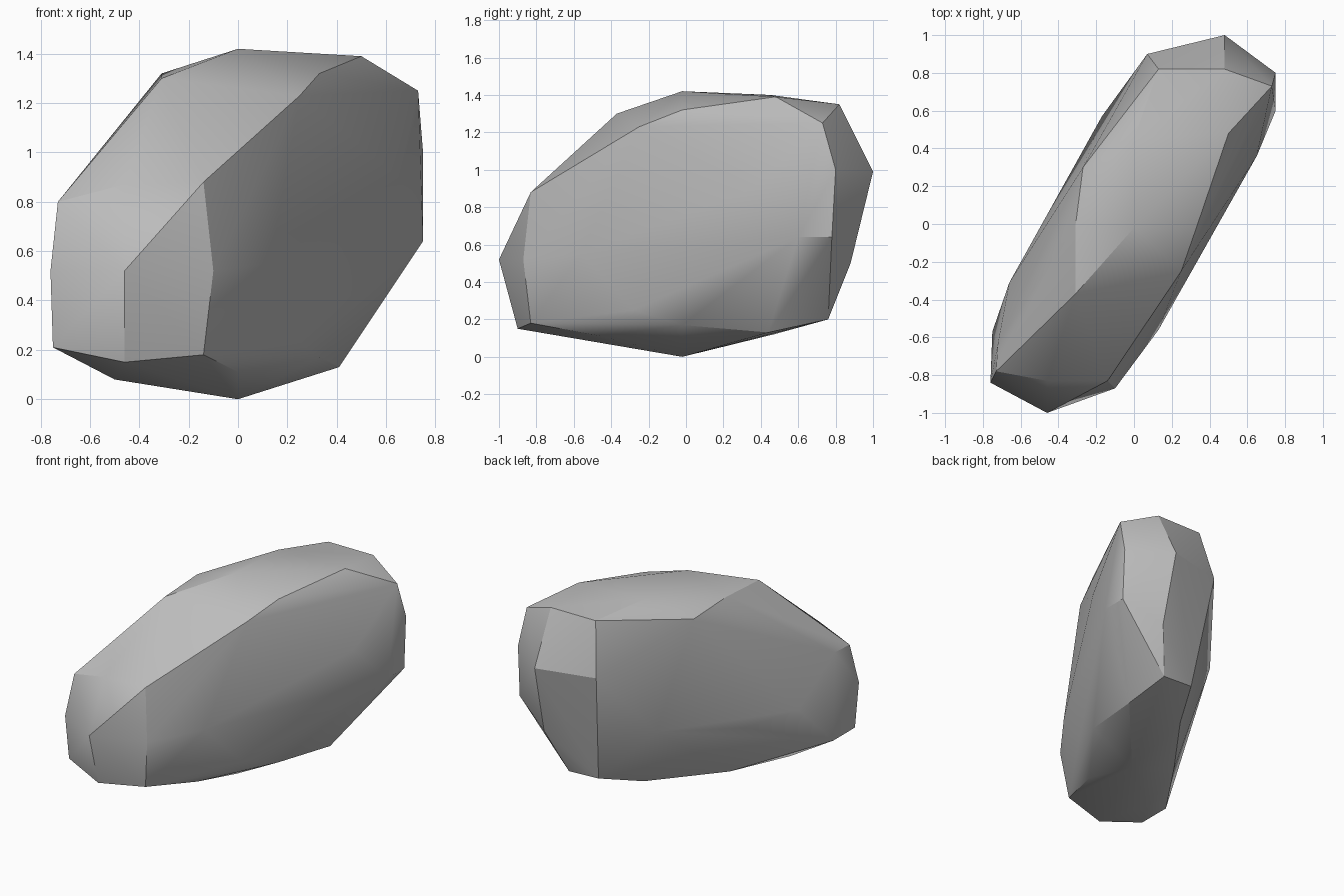
import bpy
import bmesh
from math import radians
from mathutils import Vector

default_cube = bpy.data.objects.get("Cube")
if default_cube:
    bpy.data.objects.remove(default_cube, do_unlink=True)

# One flat stone colour
stone = bpy.data.materials.new("stone grey")
stone.use_nodes = True
stone_colour = (0.5, 0.5, 0.5, 1)
stone.diffuse_color = stone_colour
shader = next(node for node in stone.node_tree.nodes if node.type == "BSDF_PRINCIPLED")
shader.inputs["Base Color"].default_value = stone_colour
shader.inputs["Roughness"].default_value = 0.9

# Boulder corners in hundredths of a unit, grouped by side
front_end = [
    (-14, -83, 18), (-10, -87, 52), (-14, -83, 88),
    (-46, -90, 15), (-46, -100, 52), (-46, -83, 87),
    (-75, -81, 21), (-76, -84, 52), (-73, -78, 80),
]
back_end = [
    (13, 82, 135), (7, 90, 99), (15, 76, 21),
    (48, 82, 135), (48, 100, 99), (49, 88, 50), (38, 76, 20),
    (73, 73, 125), (75, 80, 100), (75, 78, 64),
]
crown = [
    (0, -2, 142), (50, 48, 139), (0, 45, 140), (33, -2, 132),
    (-31, -37, 130), (-31, -1, 132), (-27, 30, 127),
]
underside = [
    (0, -2, 0), (0, -45, 11), (0, 47, 12),
    (41, 44, 13), (-50, -45, 8), (-34, 0, 10),
]
left_flank = [
    (75, 60, 64), (65, 36, 90), (13, -56, 55),
    (33, -2, 17), (23, -28, 25), (25, -25, 123),
]
right_flank = [
    (-72, -63, 80), (-75, -57, 21), (-66, -31, 50),
    (-47, 2, 45), (-17, 57, 55),
]


def build_boulder(name, groups, material):
    """Wrap a tight convex skin around the corner groups."""
    bm = bmesh.new()
    for group in groups:
        for corner in group:
            bm.verts.new(Vector(corner) / 100)
    hull = bmesh.ops.convex_hull(bm, input=list(bm.verts))
    buried = [item for item in hull["geom_interior"] if isinstance(item, bmesh.types.BMVert)]
    bmesh.ops.delete(bm, geom=buried, context="VERTS")
    bmesh.ops.recalc_face_normals(bm, faces=list(bm.faces))

    mesh = bpy.data.meshes.new(name)
    bm.to_mesh(mesh)
    bm.free()
    mesh.materials.append(material)
    boulder = bpy.data.objects.new(name, mesh)
    bpy.context.collection.objects.link(boulder)
    return boulder


boulder = build_boulder(
    "boulder",
    [front_end, back_end, crown, underside, left_flank, right_flank],
    stone,
)

# Soft facets, with the ridges kept crisp and broad faces kept flat
bpy.ops.object.select_all(action="DESELECT")
boulder.select_set(True)
bpy.context.view_layer.objects.active = boulder
bpy.ops.object.shade_smooth_by_angle(angle=radians(24))
facets = boulder.modifiers.new("broad facets", "WEIGHTED_NORMAL")
facets.keep_sharp = True
